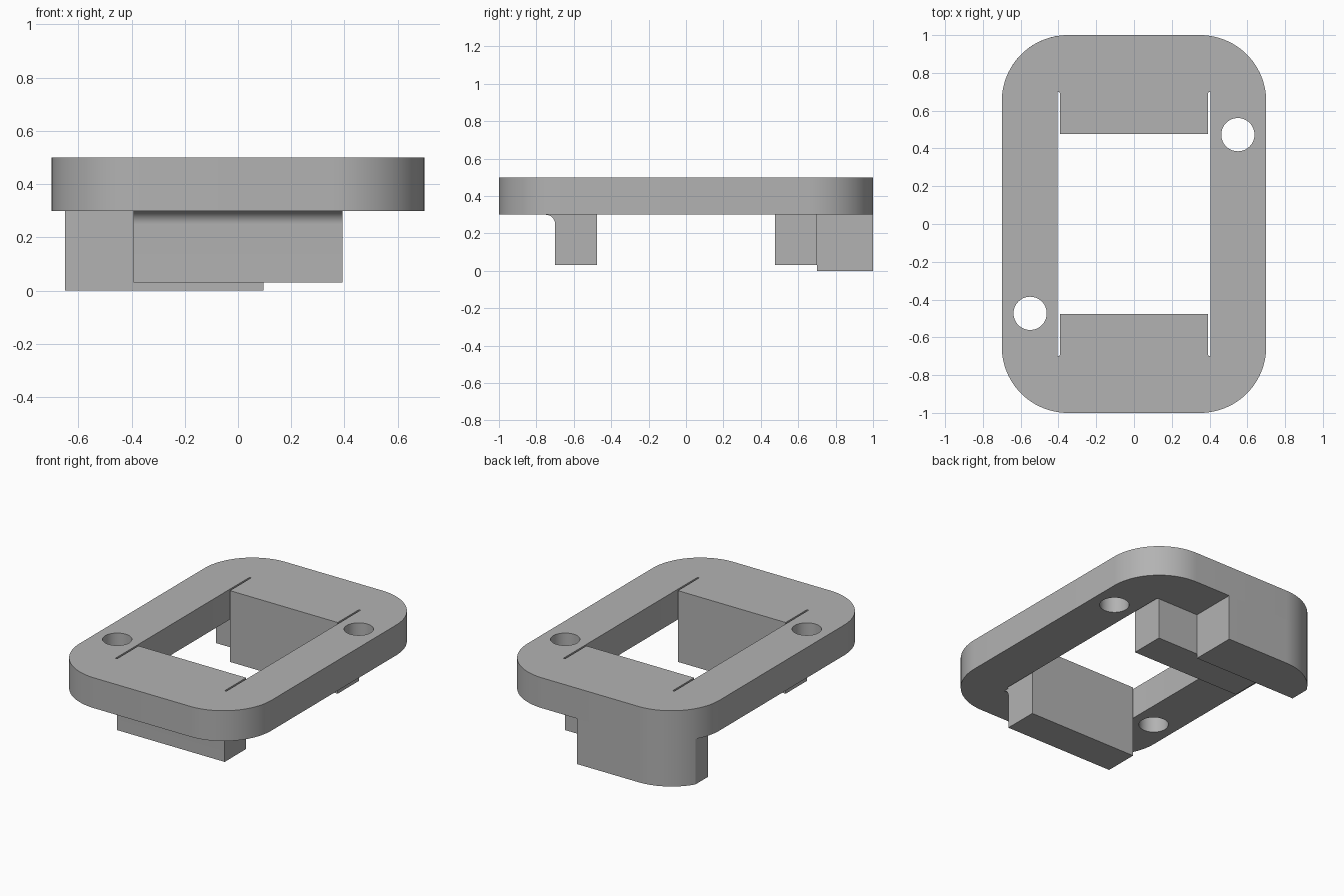
import bpy, bmesh
from math import sin, cos, pi, radians, acos

cube = bpy.data.objects.get("Cube")
if cube:
    bpy.data.objects.remove(cube)

grey = bpy.data.materials.new("grey")
grey.use_nodes = True
colour = (0.45, 0.45, 0.45, 1)
grey.diffuse_color = colour
grey.node_tree.nodes["Principled BSDF"].inputs["Base Color"].default_value = colour

HALF_X, HALF_Y, CORNER = 0.70, 1.00, 0.35
PLATE_LOW, PLATE_TOP = 0.30, 0.50
OPEN_X, BLOCK_X = 0.405, 0.393
BLOCK_IN, BLOCK_OUT = 0.477, 0.70


def arc(cx, cy, r, start, end, steps=24):
    return [(cx + r * cos(start + (end - start) * i / steps),
             cy + r * sin(start + (end - start) * i / steps)) for i in range(steps + 1)]


def four_way(quadrant):
    """Mirror a quarter outline into a closed loop."""
    flip = quadrant[::-1]
    return (quadrant + [(-x, y) for x, y in flip]
            + [(-x, -y) for x, y in quadrant] + [(x, -y) for x, y in flip])


def prism(name, loops, low, high, place=lambda a, b, h: (a, b, h)):
    """Extrude a filled outline, with optional hole loops, from low to high."""
    curve = bpy.data.curves.new(name, "CURVE")
    curve.dimensions, curve.fill_mode = "2D", "BOTH"
    curve.extrude = (high - low) / 2
    for loop in loops:
        spline = curve.splines.new("POLY")
        spline.points.add(len(loop) - 1)
        for point, (x, y) in zip(spline.points, loop):
            point.co = (x, y, 0, 1)
        spline.use_cyclic_u = True
    temp = bpy.data.objects.new(name + "_outline", curve)
    bpy.context.collection.objects.link(temp)
    bpy.context.view_layer.update()
    graph = bpy.context.evaluated_depsgraph_get()
    mesh = bpy.data.meshes.new_from_object(temp.evaluated_get(graph))
    bpy.data.objects.remove(temp)
    bpy.data.curves.remove(curve)

    bm = bmesh.new()
    bm.from_mesh(mesh)
    bmesh.ops.remove_doubles(bm, verts=bm.verts, dist=0.0001)
    for v in bm.verts:
        v.co = place(v.co.x, v.co.y, v.co.z + (low + high) / 2)
    bmesh.ops.recalc_face_normals(bm, faces=bm.faces)
    bm.to_mesh(mesh)
    bm.free()

    mesh.name = name
    mesh.materials.clear()
    mesh.materials.append(grey)
    obj = bpy.data.objects.new(name, mesh)
    bpy.context.collection.objects.link(obj)
    bpy.ops.object.select_all(action="DESELECT")
    obj.select_set(True)
    bpy.context.view_layer.objects.active = obj
    bpy.ops.object.shade_smooth_by_angle(angle=radians(30))
    return obj


# Rounded plate with a slotted window and two screw holes
outer = four_way(arc(HALF_X - CORNER, HALF_Y - CORNER, CORNER, 0, pi / 2))
slot_r = (OPEN_X - BLOCK_X) / 2
window = four_way(arc(BLOCK_X + slot_r, BLOCK_OUT - slot_r, slot_r, 0, pi, 8)
                  + [(BLOCK_X, BLOCK_IN)])
holes = [arc(s * 0.55, s * 0.473, 0.088, 0, 2 * pi, 48)[:-1] for s in (1, -1)]
prism("plate", [outer, window] + holes, PLATE_LOW, PLATE_TOP)

# Blocks under the window ends, profiled in y and z and extruded along x
along_x = lambda a, b, h: (h, a, b)
FILLET, BLOCK_LOW = 0.05, 0.03
front = ([(-BLOCK_IN, PLATE_LOW), (-BLOCK_IN, BLOCK_LOW), (-BLOCK_OUT, BLOCK_LOW)]
         + arc(-BLOCK_OUT - FILLET, PLATE_LOW - FILLET, FILLET, 0, pi / 2, 12))
prism("front_block", [front], -BLOCK_X, BLOCK_X, along_x)
back = [(y, z) for y, z in ((BLOCK_IN, BLOCK_LOW), (BLOCK_OUT, BLOCK_LOW),
                            (BLOCK_OUT, PLATE_LOW), (BLOCK_IN, PLATE_LOW))]
prism("back_block", [back], -BLOCK_X, BLOCK_X, along_x)

# Back leg follows the plate corner and is cut flat at its outer side
LEG_IN, LEG_OUT = 0.096, -0.65
cut = acos((LEG_OUT + HALF_X - CORNER) / CORNER)
leg = ([(LEG_OUT, BLOCK_OUT), (LEG_IN, BLOCK_OUT), (LEG_IN, HALF_Y)]
       + arc(CORNER - HALF_X, HALF_Y - CORNER, CORNER, pi / 2, cut))
prism("back_leg", [leg], 0, PLATE_LOW)
